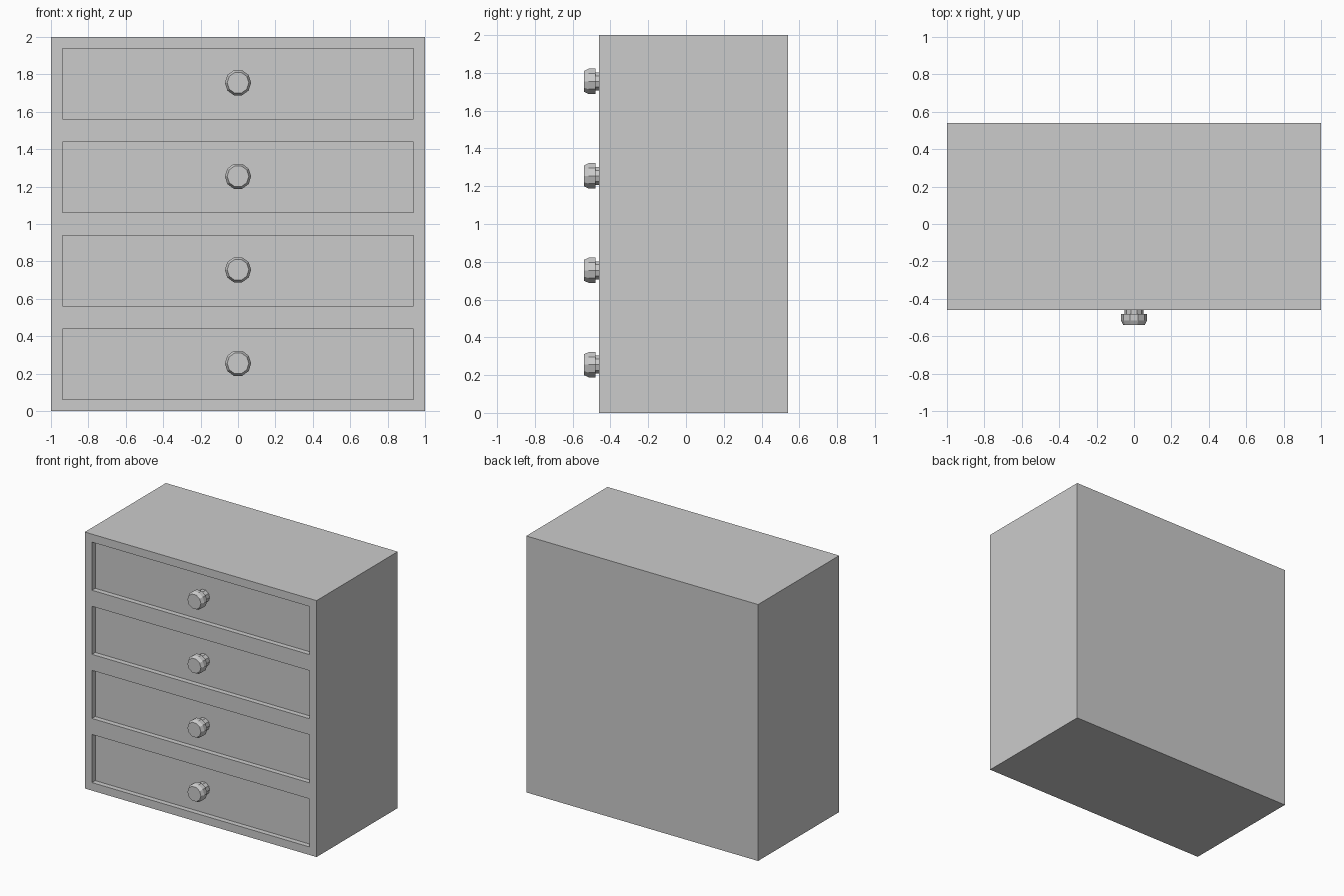
import bpy, bmesh
from math import sin, cos, tau
from mathutils import Matrix, Vector

if "Cube" in bpy.data.objects:
    bpy.data.objects.remove(bpy.data.objects["Cube"])

FRONT, BACK, RECESS = -0.46, 0.54, -0.42
DRAWER_Z = [0.25 + 0.5 * i for i in range(4)]


def finish(name, bm):
    bmesh.ops.recalc_face_normals(bm, faces=bm.faces)
    mesh = bpy.data.meshes.new(name)
    bm.to_mesh(mesh)
    bm.free()
    obj = bpy.data.objects.new(name, mesh)
    bpy.context.collection.objects.link(obj)
    return obj


def add_box(bm, lo, hi):
    lo, hi = Vector(lo), Vector(hi)
    bmesh.ops.create_cube(bm, size=1, matrix=Matrix.Translation((lo + hi) / 2)
                          @ Matrix.Diagonal((*(hi - lo), 1)))


def turned(name, profile, z, sides=10):
    # Closed low-poly solid turned around the y axis from (y, radius) pairs
    bm = bmesh.new()
    rings = [[bm.verts.new((r * cos(tau * i / sides), y, z + r * sin(tau * i / sides)))
              for i in range(sides)] for y, r in profile]
    for a, b in zip(rings, rings[1:]):
        for i in range(sides):
            j = (i + 1) % sides
            bm.faces.new((a[i], a[j], b[j], b[i]))
    bm.faces.new(rings[0])
    bm.faces.new(rings[-1])
    return finish(name, bm)


# Cabinet body
bm = bmesh.new()
add_box(bm, (-1, FRONT, 0), (1, BACK, 2))
cabinet = finish("cabinet_body", bm)

# Four shallow recesses that form the drawer fronts
bm = bmesh.new()
for z in DRAWER_Z:
    add_box(bm, (-0.9375, FRONT - 0.2, z - 0.1875), (0.9375, RECESS, z + 0.1875))
cutter = finish("drawer_recess_cutter", bm)
cutter.hide_render = True
cutter.hide_viewport = True
cut = cabinet.modifiers.new("drawer_recesses", 'BOOLEAN')
cut.operation = 'DIFFERENCE'
cut.solver = 'EXACT'
cut.object = cutter

# Drawer knobs: narrow stem, wide head, chamfered front
KNOB = [(RECESS, 0.05), (-0.48, 0.05), (-0.48, 0.0705), (-0.515, 0.0705), (-0.54, 0.058)]
for n, z in enumerate(DRAWER_Z, 1):
    turned(f"drawer_knob_{n}", KNOB, z + 0.005)
